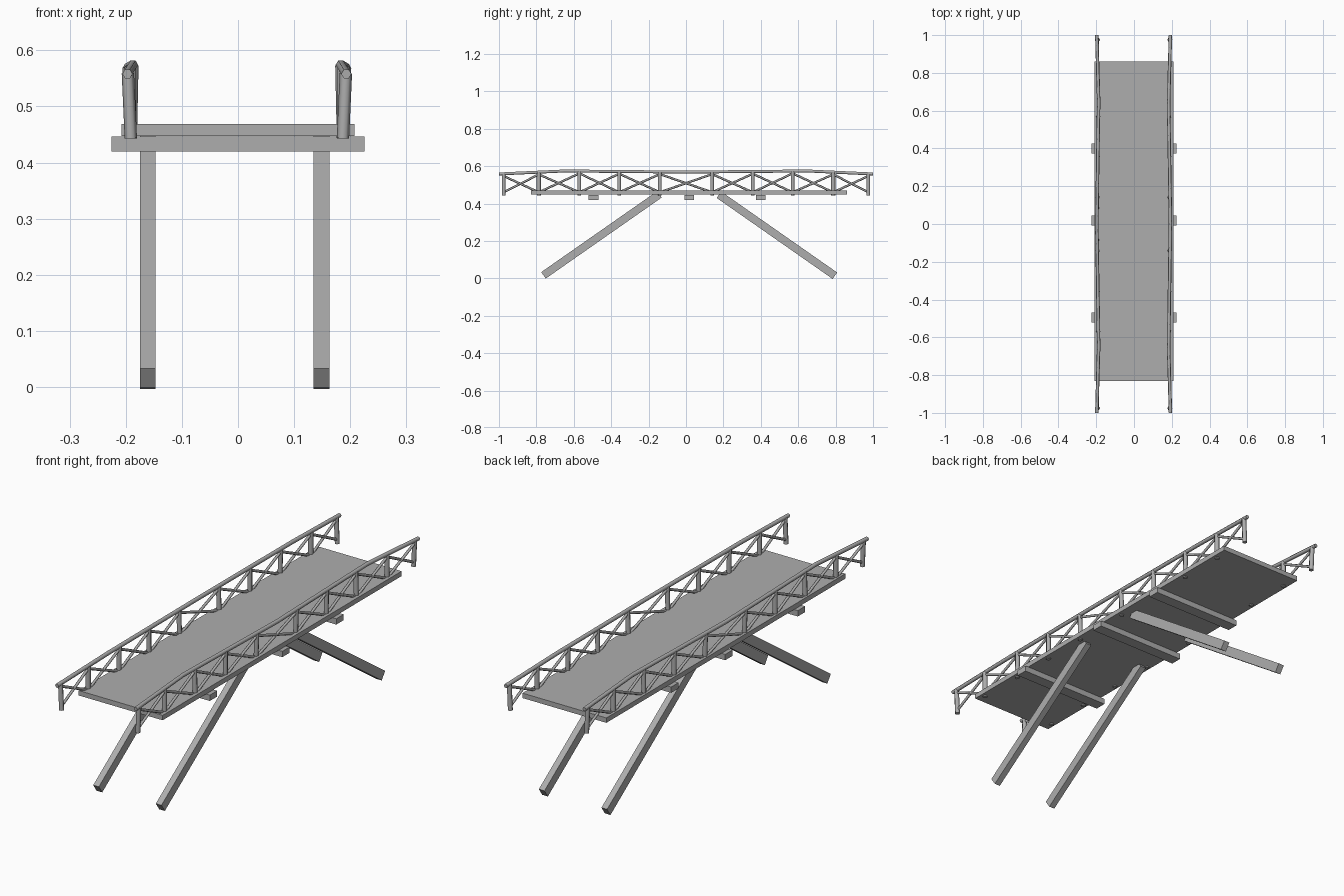
import bpy
from math import radians
from mathutils import Vector

cube = bpy.data.objects.get("Cube")
if cube:
    bpy.data.objects.remove(cube, do_unlink=True)

grey = bpy.data.materials.new("weathered grey")
grey.use_nodes = True
colour = (0.42, 0.42, 0.42, 1)
grey.diffuse_color = colour
grey.node_tree.nodes["Principled BSDF"].inputs["Base Color"].default_value = colour


def finish(obj, name):
    obj.name = name
    obj.data.materials.append(grey)
    return obj


def box(name, low, high):
    low, high = Vector(low), Vector(high)
    bpy.ops.mesh.primitive_cube_add(size=1, location=(low + high) / 2)
    obj = bpy.context.object
    obj.scale = high - low
    return finish(obj, name)


def beam(name, a, b, width, thick):
    """Square-cut beam running from a to b."""
    a, b = Vector(a), Vector(b)
    bpy.ops.mesh.primitive_cube_add(size=1, location=(a + b) / 2)
    obj = bpy.context.object
    obj.scale = (width, (b - a).length, thick)
    obj.rotation_euler = (b - a).to_track_quat("Y", "Z").to_euler()
    return finish(obj, name)


def pole(name, a, b, radius):
    """Six-sided pole running from a to b."""
    a, b = Vector(a), Vector(b)
    bpy.ops.mesh.primitive_cylinder_add(vertices=6, radius=radius, depth=(b - a).length,
                                        location=(a + b) / 2)
    obj = bpy.context.object
    obj.rotation_euler = (b - a).to_track_quat("Z", "Y").to_euler()
    bpy.ops.object.shade_smooth_by_angle(angle=radians(65))
    return finish(obj, name)


def handrail(name, points, radius):
    curve = bpy.data.curves.new(name, "CURVE")
    curve.dimensions = "3D"
    curve.bevel_depth = radius
    curve.bevel_resolution = 1
    curve.use_fill_caps = True
    spline = curve.splines.new("POLY")
    spline.points.add(len(points) - 1)
    for p, co in zip(spline.points, points):
        p.co = (*co, 1)
    obj = bpy.data.objects.new(name, curve)
    bpy.context.collection.objects.link(obj)
    return finish(obj, name)


# Deck and the cross beams beneath it
box("deck", (-0.208, -0.83, 0.447), (0.208, 0.86, 0.469))
for i, y in enumerate((-0.495, 0.018, 0.4)):
    box(f"cross_beam_{i}", (-0.225, y - 0.026, 0.42), (0.225, y + 0.026, 0.446))

# Slanted support legs
for side, x in (("right", -0.161), ("left", 0.149)):
    beam(f"front_leg_{side}", (x, -0.762, 0.016), (x, -0.142, 0.449), 0.028, 0.042)
    beam(f"back_leg_{side}", (x, 0.796, 0.014), (x, 0.176, 0.447), 0.028, 0.042)

# Railings: handrail, posts and crossed braces
post_y = (0.14, 0.357, 0.57, 0.787, 0.975)
stations = [-y for y in reversed(post_y)] + list(post_y)


def rail_point(s, y):
    """Centre of the handrail, gently bowed towards both ends."""
    t = abs(y)
    if t < 0.65:
        f = t / 0.65
        return Vector((s * (0.195 - 0.01 * f) - 0.002, y, 0.568 + 0.006 * f))
    f = (t - 0.65) / 0.35
    return Vector((s * (0.185 + 0.01 * f) - 0.002, y, 0.574 - 0.016 * f))


for side, s in (("right", -1), ("left", 1)):
    handrail(f"handrail_{side}",
             [rail_point(s, y) for y in (-1, -0.65, 0, 0.65, 1)], 0.009)

    def foot(y, z):
        return Vector((s * 0.189 - 0.002, y, z))

    for i, y in enumerate(stations):
        pole(f"post_{side}_{i}", foot(y, 0.443), rail_point(s, y), 0.011)
    for i, (a, b) in enumerate(zip(stations, stations[1:])):
        drop = Vector((0, 0, 0.012))
        pole(f"brace_up_{side}_{i}", foot(a, 0.46), rail_point(s, b) - drop, 0.006)
        pole(f"brace_down_{side}_{i}", foot(b, 0.46), rail_point(s, a) - drop, 0.006)
